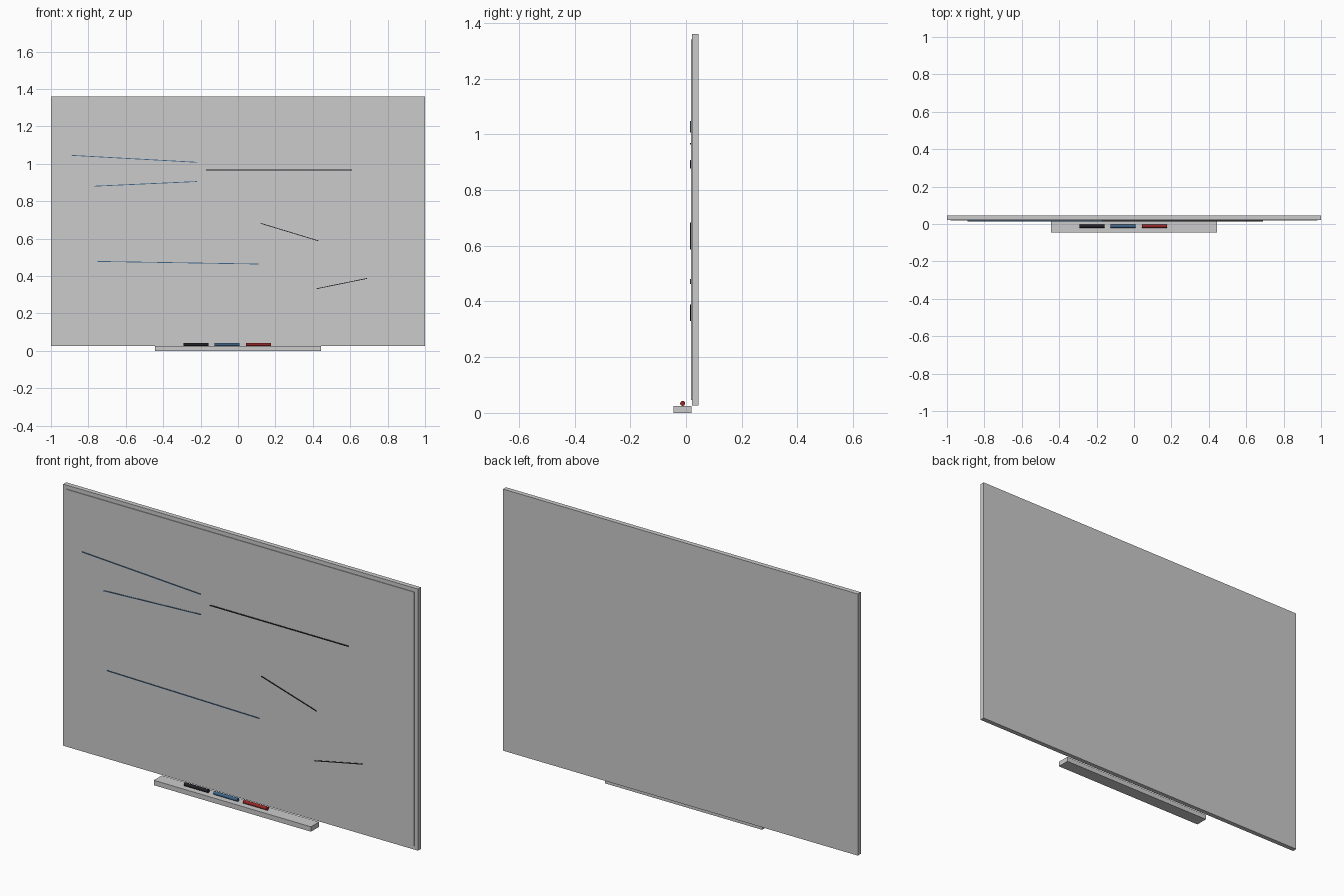
import bpy, math

if "Cube" in bpy.data.objects:
    bpy.data.objects.remove(bpy.data.objects["Cube"])


def box(name, x, y, z, tilt=0.0, mat=None):
    """Box from (min, max) ranges, tilted in the board plane."""
    bpy.ops.mesh.primitive_cube_add(
        size=1, location=[(a + b) / 2 for a, b in (x, y, z)])
    ob = bpy.context.object
    ob.name = name
    ob.scale = [b - a for a, b in (x, y, z)]
    bpy.ops.object.transform_apply(location=False, rotation=False, scale=True)
    ob.rotation_euler.y = -tilt
    if mat:
        ob.data.materials.append(mat)
    return ob


def colour(name, rgb):
    m = bpy.data.materials.new(name)
    m.diffuse_color = (*rgb, 1)
    m.use_nodes = True
    m.node_tree.nodes["Principled BSDF"].inputs["Base Color"].default_value = m.diffuse_color
    return m


black = colour("ink_black", (0.015, 0.015, 0.02))
blue = colour("ink_blue", (0.05, 0.13, 0.25))
red = colour("ink_red", (0.3, 0.02, 0.02))

# Board body with its visible rim, and the writing panel proud of it
box("board_frame", (-1, 1), (0.021, 0.045), (0.027, 1.36))
box("writing_panel", (-0.98, 0.98), (0.0175, 0.022), (0.047, 1.34))

# Pen tray under the board
box("pen_tray", (-0.443, 0.443), (-0.045, 0.02), (0.0, 0.025))

# Markers lying on the tray
for label, x0, mat in (("black", -0.291, black), ("blue", -0.125, blue), ("red", 0.042, red)):
    bpy.ops.mesh.primitive_cylinder_add(
        vertices=16, radius=0.009, depth=0.134,
        location=(x0 + 0.067, -0.012, 0.034), rotation=(0, math.pi / 2, 0))
    pen = bpy.context.object
    pen.name = label + "_marker"
    pen.data.materials.append(mat)
    bpy.ops.object.shade_smooth_by_angle()

# Thin pen strokes on the panel: start x, z, end x, z, thickness, ink
strokes = [
    (-0.89, 1.045, -0.22, 1.008, 0.004, blue),
    (-0.17, 0.966, 0.61, 0.966, 0.005, black),
    (-0.77, 0.880, -0.22, 0.905, 0.004, blue),
    (0.12, 0.682, 0.43, 0.588, 0.004, black),
    (-0.75, 0.478, 0.11, 0.464, 0.004, blue),
    (0.42, 0.332, 0.69, 0.387, 0.004, black),
]
for i, (xa, za, xb, zb, t, ink) in enumerate(strokes):
    cx, cz = (xa + xb) / 2, (za + zb) / 2
    half = math.hypot(xb - xa, zb - za) / 2
    box(f"pen_stroke_{i + 1}", (cx - half, cx + half), (0.0145, 0.018),
        (cz - t / 2, cz + t / 2), math.atan2(zb - za, xb - xa), ink)
